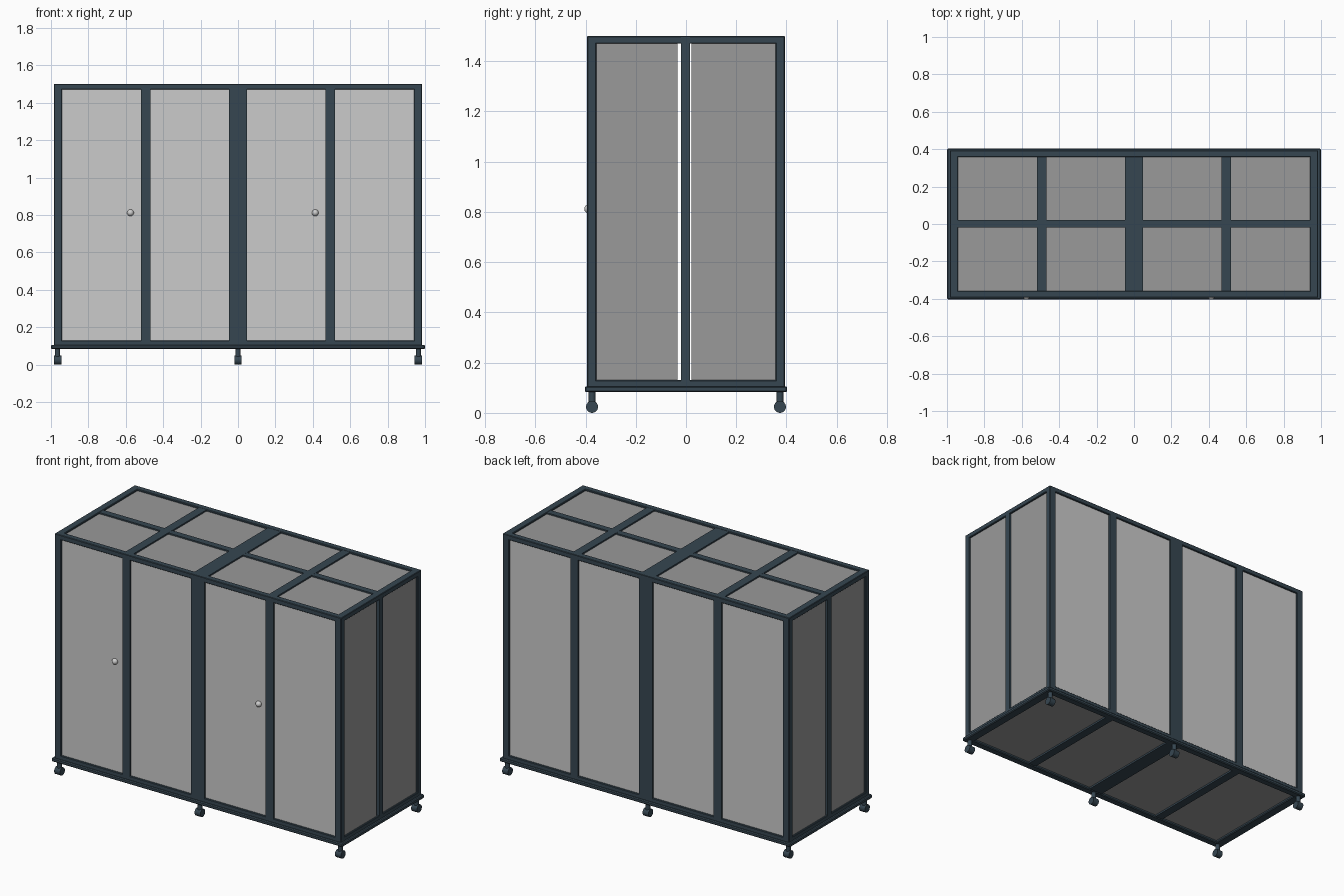
import bpy, math

if "Cube" in bpy.data.objects:
    bpy.data.objects.remove(bpy.data.objects["Cube"])

def mat(name, rgb):
    m = bpy.data.materials.new(name)
    m.diffuse_color = (*rgb, 1)
    m.use_nodes = True
    m.node_tree.nodes["Principled BSDF"].inputs["Base Color"].default_value = m.diffuse_color
    return m

FRAME = mat("slate frame", (0.037, 0.062, 0.083))
LIGHT = mat("light grey panel", (0.60, 0.60, 0.60))
GREY = mat("grey panel", (0.32, 0.32, 0.32))
KNOB = mat("silver knob", (0.62, 0.62, 0.62))

def box(name, x, y, z, m, bevel=0.0):
    """Box from (min, max) ranges along each axis."""
    c = [(r[0] + r[1]) / 2 for r in (x, y, z)]
    bpy.ops.mesh.primitive_cube_add(size=1, location=c)
    o = bpy.context.object
    o.name = name
    o.scale = [r[1] - r[0] for r in (x, y, z)]
    bpy.ops.object.transform_apply(location=False, rotation=False, scale=True)
    o.data.materials.append(m)
    if bevel:
        b = o.modifiers.new("bevel", 'BEVEL')
        b.width = bevel
        b.segments = 1
    return o

def cyl(name, loc, r, depth, m, axis='Z'):
    rot = (0, math.pi / 2, 0) if axis == 'X' else (0, 0, 0)
    bpy.ops.mesh.primitive_cylinder_add(vertices=24, radius=r, depth=depth, location=loc, rotation=rot)
    o = bpy.context.object
    o.name = name
    o.data.materials.append(m)
    bpy.ops.object.shade_smooth_by_angle()
    return o

def span(sign, a, b):
    return (min(sign * a, sign * b), max(sign * a, sign * b))

X, XI = 0.985, 0.941      # frame outer and inner half length
Y, YI = 0.394, 0.357      # frame outer and inner half depth
Z0, Z1, Z2, Z3 = 0.10, 0.13, 1.47, 1.50
BARS = [(-0.493, 0.0265), (0.0, 0.047), (0.493, 0.0265)]   # centre, half width
BAYS = [(-XI, -0.5195), (-0.4665, -0.047), (0.047, 0.4665), (0.5195, XI)]
R = 0.010                 # panel recess
T = 0.008                 # panel thickness
BV = 0.003

# corner posts
for sx in (-1, 1):
    for sy in (-1, 1):
        box("corner_post", span(sx, XI, X), span(sy, YI, Y), (Z0, Z3), FRAME, BV)

for sy in (-1, 1):
    ys = span(sy, YI, Y)
    # long top and bottom rails
    box("long_top_rail", (-X, X), ys, (Z2, Z3), FRAME, BV)
    box("long_bottom_rail", (-X, X), ys, (Z0, Z1), FRAME, BV)
    # intermediate uprights on front and back
    for c, h in BARS:
        box("upright", (c - h, c + h), ys, (Z0, Z3 - 0.002), FRAME)
    # door and back panels
    for a, b in BAYS:
        box("front_panel" if sy < 0 else "back_panel", (a - 0.005, b + 0.005),
            span(sy, Y - R - T, Y - R), (Z1 - 0.005, Z2 + 0.005), LIGHT)

for sx in (-1, 1):
    xs = span(sx, XI, X)
    # short rails and centre upright of each end
    box("end_top_rail", xs, (-Y, Y), (Z2, Z3), FRAME, BV)
    box("end_bottom_rail", xs, (-Y, Y), (Z0, Z1), FRAME, BV)
    box("end_upright", xs, (-0.020, 0.016), (Z0, Z3 - 0.002), FRAME)
    # end panels, leaving the narrow slots beside the upright
    for a, b in ((-YI - 0.005, -0.033), (0.022, YI + 0.005)):
        box("end_panel", span(sx, X - R - T, X - R), (a, b), (Z1 - 0.005, Z2 + 0.005), GREY)

# roof and floor cross bars
for c, h in BARS:
    box("roof_cross_bar", (c - h, c + h), (-Y + 0.002, Y - 0.002), (Z2, Z3 - 0.001), FRAME)
    box("floor_cross_bar", (c - h, c + h), (-YI, YI), (0.087, Z1), FRAME)
box("roof_centre_bar", (-X + 0.002, X - 0.002), (-0.018, 0.022), (Z2, Z3 - 0.0015), FRAME)

# roof and floor panels
for a, b in BAYS:
    for y0, y1 in ((-YI - 0.005, -0.015), (0.018, YI + 0.005)):
        box("roof_panel", (a - 0.005, b + 0.005), (y0, y1), (Z3 - R - T, Z3 - R), GREY)
    box("floor_panel", (a - 0.005, b + 0.005), (-YI - 0.005, YI + 0.005), (0.098, 0.106), GREY)

# projecting base rim
for s in (-1, 1):
    box("base_rim_long", (-1.0, 1.0), span(s, YI, 0.403), (0.083, 0.106), FRAME, 0.005)
    box("base_rim_short", span(s, XI, 1.0), (-0.403, 0.403), (0.083, 0.106), FRAME, 0.005)

# six castors
for x in (-0.965, 0.0, 0.965):
    for y in (-0.374, 0.374):
        cyl("castor_stem", (x, y, 0.062), 0.014, 0.055, FRAME)
        cyl("castor_wheel", (x, y, 0.024), 0.024, 0.04, FRAME, 'X')

# door knobs
for x in (-0.575, 0.413):
    bpy.ops.mesh.primitive_uv_sphere_add(segments=24, ring_count=12, radius=0.018,
                                         location=(x, -Y + R - 0.003, 0.812))
    o = bpy.context.object
    o.name = "door_knob"
    o.data.materials.append(KNOB)
    bpy.ops.object.shade_smooth_by_angle()
